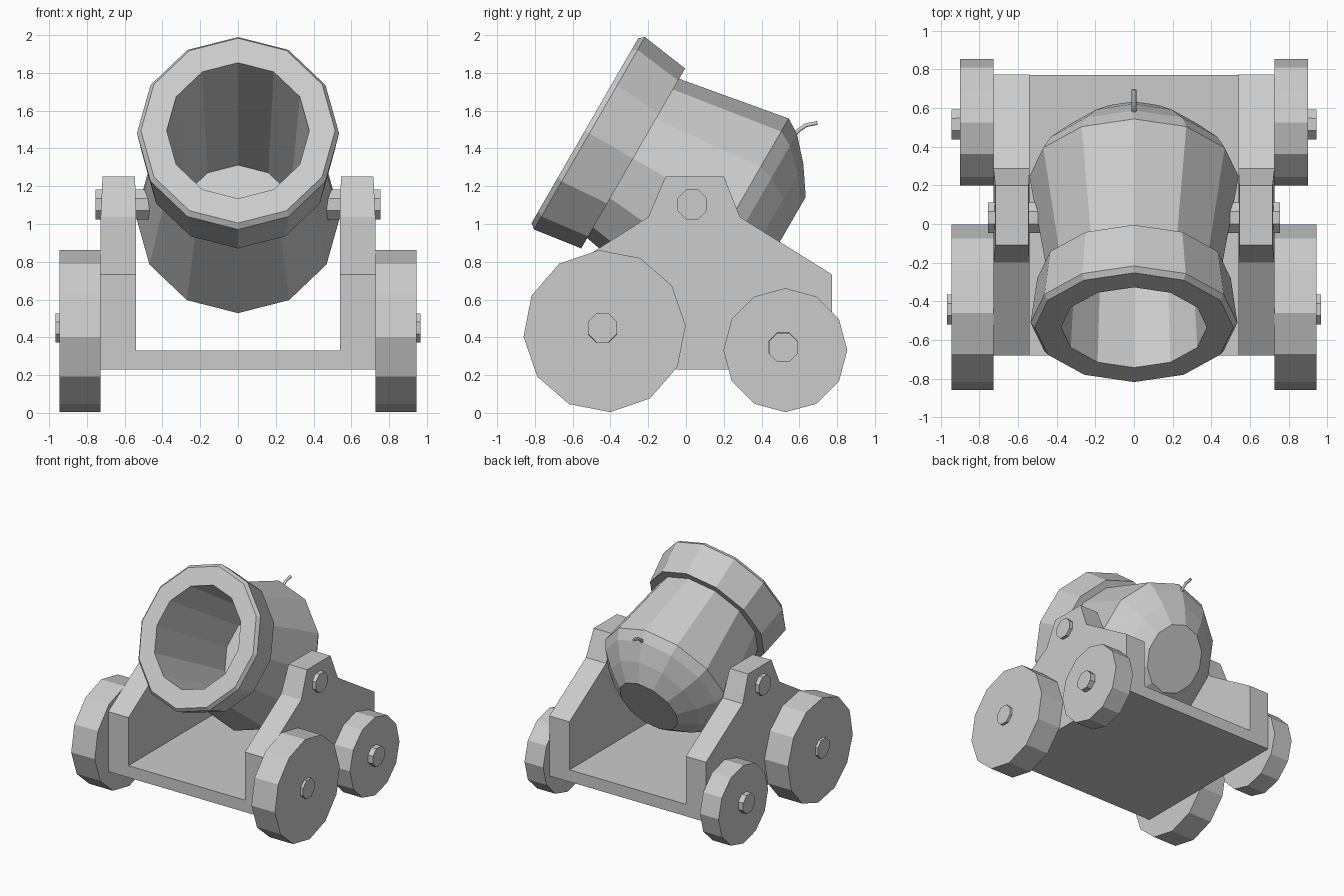
import bpy, bmesh
from math import sin, cos, pi, radians

if "Cube" in bpy.data.objects:
    bpy.data.objects.remove(bpy.data.objects["Cube"])


def finish(name, bm):
    bmesh.ops.recalc_face_normals(bm, faces=bm.faces)
    me = bpy.data.meshes.new(name)
    bm.to_mesh(me)
    bm.free()
    ob = bpy.data.objects.new(name, me)
    bpy.context.collection.objects.link(ob)
    return ob


def disc(name, x0, x1, y, z, r, sides, turn=0, r_end=None):
    """Prism along x from x0 to x1, optionally tapering to r_end."""
    bm = bmesh.new()
    rings = []
    for x, rad in ((x0, r), (x1, r_end or r)):
        rings.append([bm.verts.new((x, y + rad * cos(turn + 2 * pi * k / sides),
                                    z + rad * sin(turn + 2 * pi * k / sides)))
                      for k in range(sides)])
    for k in range(sides):
        j = (k + 1) % sides
        bm.faces.new((rings[0][k], rings[0][j], rings[1][j], rings[1][k]))
    for ring in rings:
        bm.faces.new(ring)
    return finish(name, bm)


# Barrel: slightly oval 12-sided lathe, (distance behind muzzle, radius)
profile = [(0.97, 0.355), (-0.01, 0.415), (-0.01, 0.565), (0.018, 0.588),
           (0.285, 0.55), (0.285, 0.487), (0.892, 0.595), (0.97, 0.547),
           (1.08, 0.425), (1.178, 0.28)]
bm = bmesh.new()
c, s = cos(radians(30)), sin(radians(30))
rings = []
for d, r in profile:
    ring = []
    for k in range(12):
        a = 2 * pi * k / 12
        up = r * cos(a) - 0.003
        ring.append(bm.verts.new((0.91 * r * sin(a),
                                  -0.525 + d * c + up * s,
                                  1.492 - d * s + up * c)))
    rings.append(ring)
for ra, rb in zip(rings, rings[1:]):
    for k in range(12):
        j = (k + 1) % 12
        bm.faces.new((ra[k], ra[j], rb[j], rb[k]))
bm.faces.new(rings[0])
bm.faces.new(rings[-1])
finish("barrel", bm)

# Fuse
cu = bpy.data.curves.new("fuse", 'CURVE')
cu.dimensions = '3D'
cu.bevel_depth = 0.012
cu.bevel_resolution = 1
cu.use_fill_caps = True
sp = cu.splines.new('POLY')
pts = [(0.56, 1.455), (0.595, 1.495), (0.635, 1.523), (0.695, 1.535)]
sp.points.add(len(pts) - 1)
for p, (y, z) in zip(sp.points, pts):
    p.co = (0, y, z, 1)
bpy.context.collection.objects.link(bpy.data.objects.new("fuse", cu))

# Carriage floor
bm = bmesh.new()
bmesh.ops.create_cube(bm, size=1)
for v in bm.verts:
    v.co = (v.co.x * 1.10, 0.046 + v.co.y * 1.452, 0.28 + v.co.z * 0.1)
finish("carriage_floor", bm)

cheek = [(-0.68, 0.23), (0.773, 0.23), (0.773, 0.733), (0.286, 1.037),
         (0.2, 1.252), (-0.108, 1.252), (-0.2, 1.037), (-0.68, 0.733)]
for side, label in ((1, "right"), (-1, "left")):
    # Carriage cheek, a little thinner at the top
    bm = bmesh.new()
    walls = []
    for inner in (True, False):
        walls.append([bm.verts.new((side * ((0.54 if inner else 0.727) +
                     ((0.005 if inner else -0.01) if z > 1.1 else 0)), y, z))
                      for y, z in cheek])
    for k in range(8):
        j = (k + 1) % 8
        bm.faces.new((walls[0][k], walls[0][j], walls[1][j], walls[1][k]))
    for w in walls:
        bm.faces.new(w)
    finish("cheek_" + label, bm)

    # Trunnion, wheels and axle ends
    e = pi / 8
    disc("trunnion_" + label, side * 0.44, side * 0.755, 0.033, 1.103, 0.085, 8, e)
    disc("front_wheel_" + label, side * 0.727, side * 0.945, -0.431, 0.433, 0.43, 12, radians(4))
    disc("rear_wheel_" + label, side * 0.727, side * 0.90, 0.526, 0.332, 0.328, 12)
    disc("front_axle_" + label, side * 0.70, side * 0.967, -0.442, 0.45, 0.09, 8, e, 0.083)
    disc("rear_axle_" + label, side * 0.70, side * 0.945, 0.515, 0.347, 0.09, 8, e, 0.083)
